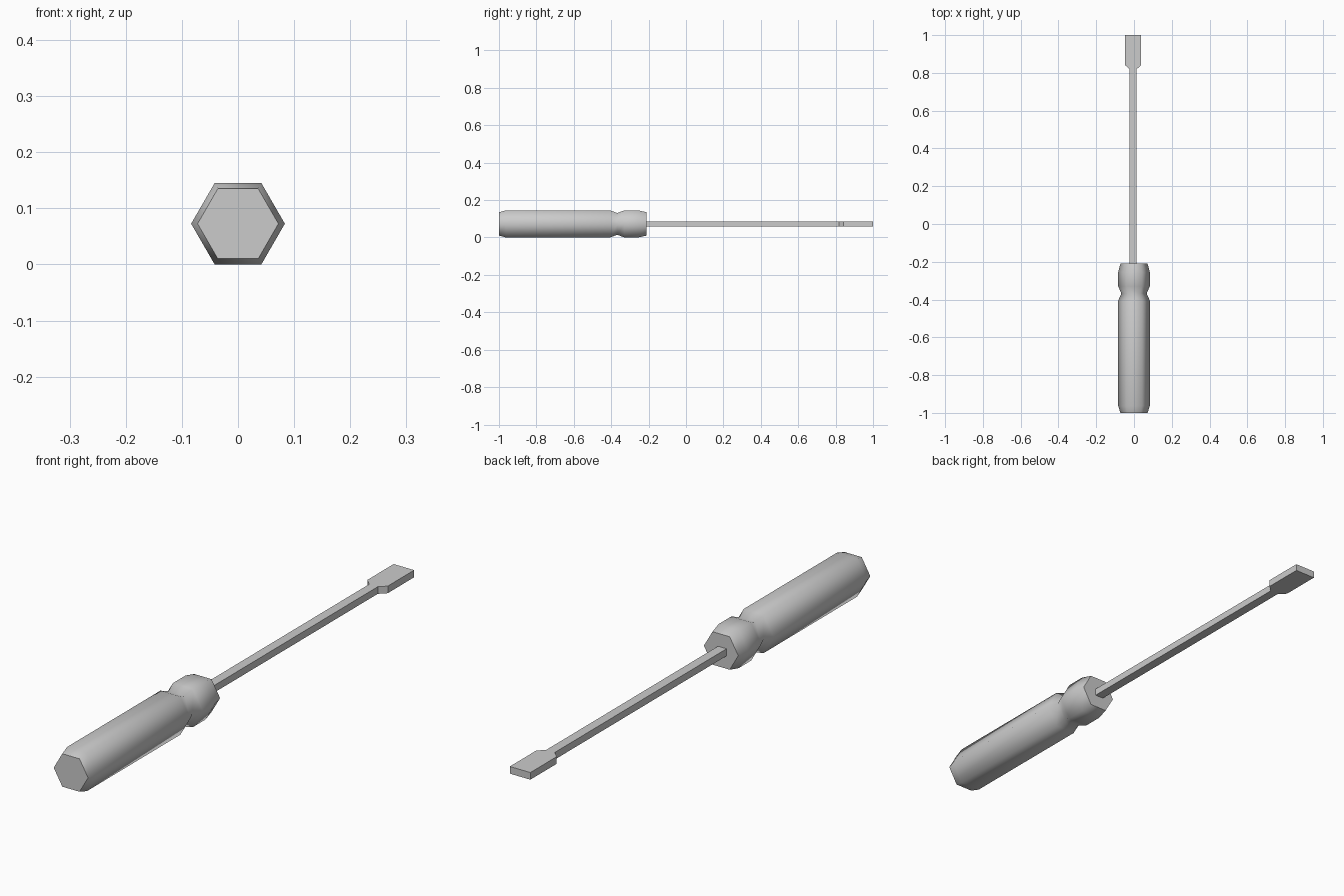
import bpy, bmesh, math

cube = bpy.data.objects.get("Cube")
if cube:
    bpy.data.objects.remove(cube, do_unlink=True)

CENTRE_Z = 0.0725

grey = bpy.data.materials.new("plain grey")
grey.use_nodes = True
colour = (0.6, 0.6, 0.6, 1)
grey.diffuse_color = colour
grey.node_tree.nodes["Principled BSDF"].inputs["Base Color"].default_value = colour


def finish(name, bm):
    bmesh.ops.recalc_face_normals(bm, faces=bm.faces)
    mesh = bpy.data.meshes.new(name)
    bm.to_mesh(mesh)
    bm.free()
    mesh.materials.append(grey)
    obj = bpy.data.objects.new(name, mesh)
    bpy.context.collection.objects.link(obj)
    return obj


# Six-sided handle: rings of (y, radius) joined along its length
profile = [(-1.0, 0.072), (-0.963, 0.0835), (-0.405, 0.0835), (-0.368, 0.067),
           (-0.33, 0.0835), (-0.255, 0.0835), (-0.21, 0.072)]
bm = bmesh.new()
rings = []
for y, r in profile:
    angles = [math.tau * i / 6 for i in range(6)]
    rings.append([bm.verts.new((r * math.cos(a), y, CENTRE_Z + r * math.sin(a)))
                  for a in angles])
for a, b in zip(rings, rings[1:]):
    for i in range(6):
        j = (i + 1) % 6
        bm.faces.new((a[i], a[j], b[j], b[i]))
bm.faces.new(rings[0])
bm.faces.new(rings[-1])
handle = finish("handle", bm)

# Rounded shading around the handle, crisp end caps
bpy.ops.object.select_all(action="DESELECT")
handle.select_set(True)
bpy.context.view_layer.objects.active = handle
bpy.ops.object.shade_smooth_by_angle(angle=math.radians(62))

# Flat shaft widening into the blade, as one extruded outline
half_outline = [(0.018, -0.23), (0.018, 0.818), (0.043, 0.842), (0.043, 1.0)]
outline = half_outline + [(-x, y) for x, y in reversed(half_outline)]
bm = bmesh.new()
base = bm.faces.new([bm.verts.new((x - 0.005, y, CENTRE_Z - 0.0135))
                     for x, y in outline])
top = bmesh.ops.extrude_face_region(bm, geom=[base])["geom"]
bmesh.ops.translate(bm, vec=(0, 0, 0.027),
                    verts=[v for v in top if isinstance(v, bmesh.types.BMVert)])
finish("shaft_and_blade", bm)
